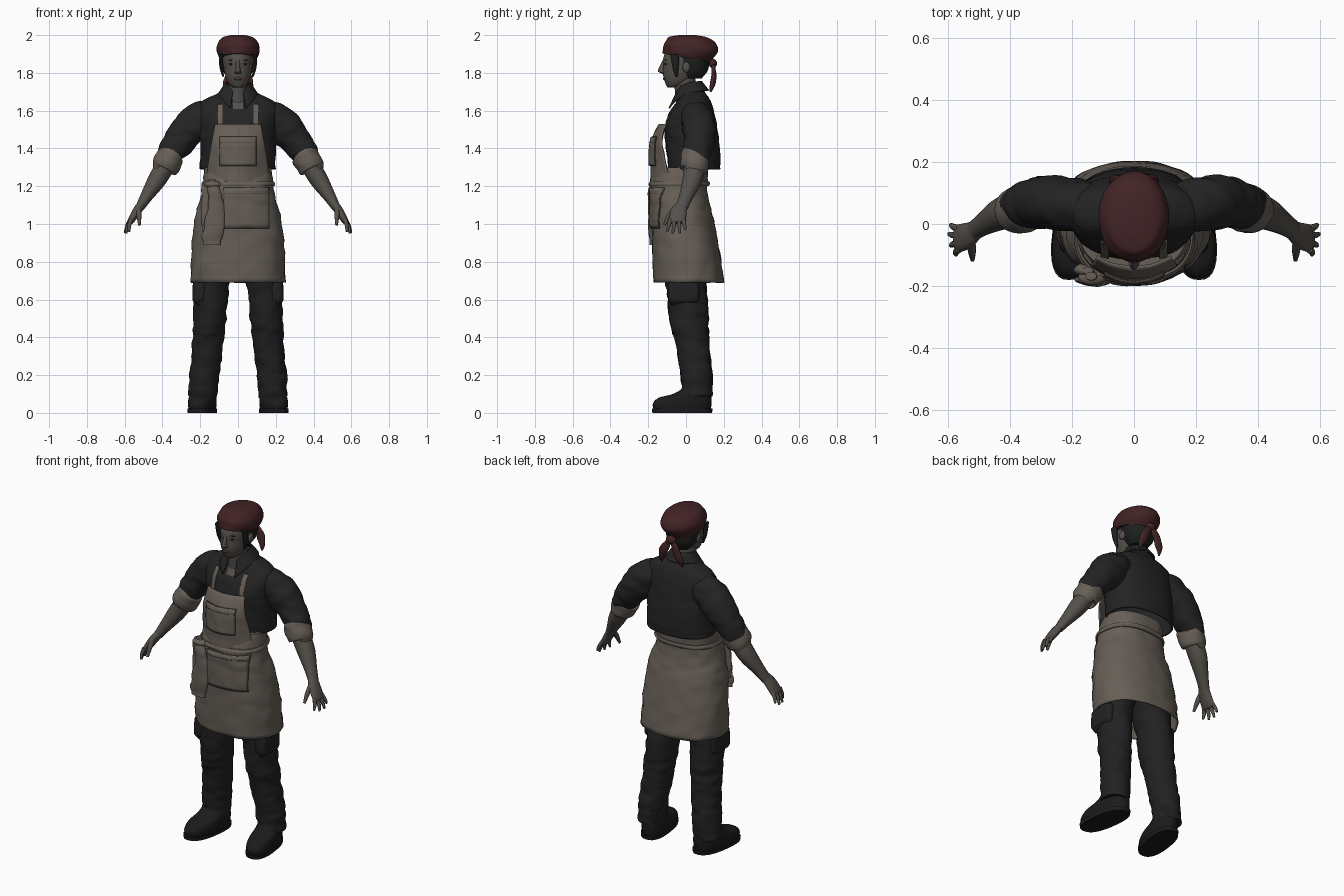
import bpy
import bmesh
import math
from mathutils import Vector, noise
from mathutils.bvhtree import BVHTree

cube = bpy.data.objects.get("Cube")
if cube:
    bpy.data.objects.remove(cube, do_unlink=True)

made = []


def material(name, r, g, b):
    mat = bpy.data.materials.new(name)
    mat.use_nodes = True
    mat.diffuse_color = (r, g, b, 1)
    shader = mat.node_tree.nodes["Principled BSDF"]
    shader.inputs["Base Color"].default_value = (r, g, b, 1)
    shader.inputs["Roughness"].default_value = .9
    return mat


canvas = material("canvas_taupe", .135, .114, .095)
seam = material("seam_brown", .06, .05, .042)
skin = material("skin", .09, .08, .069)
lip = material("lip", .07, .05, .045)
shirt_black = material("shirt_charcoal", .017, .017, .018)
trouser_black = material("trouser_charcoal", .015, .015, .016)
boot_black = material("boot_black", .011, .011, .012)
maroon = material("scarf_maroon", .055, .017, .019)
hair_black = material("hair_black", .012, .015, .013)


def finish(name, bm, mat, thick=0):
    bmesh.ops.recalc_face_normals(bm, faces=bm.faces)
    mesh = bpy.data.meshes.new(name)
    bm.to_mesh(mesh)
    bm.free()
    mesh.materials.append(mat)
    obj = bpy.data.objects.new(name, mesh)
    bpy.context.collection.objects.link(obj)
    if thick:
        solid = obj.modifiers.new("thickness", 'SOLIDIFY')
        solid.thickness = thick
    made.append(obj)
    return obj


def spline(rings, steps):
    """Smoothly interpolate the given rings."""
    out = []
    last = len(rings) - 1
    for i in range(last):
        four = [rings[min(max(i + k, 0), last)] for k in (-1, 0, 1, 2)]
        for k in range(steps):
            t = k / steps
            out.append([b + .5 * t * (c - a + t * (2 * a - 5 * b + 4 * c - d + t * (3 * (b - c) + d - a)))
                        for a, b, c, d in zip(*four)])
    return out + [list(rings[last])]


def loft(name, rings, mat, upright=True, n=32, steps=5, power=2, wrinkle=0,
         hollow=False, thick=0, tweak=None):
    """Skin rings of (x, y, z, half width, half depth)."""
    bm = bmesh.new()
    path = spline(rings, steps)
    points = [Vector(r[:3]) for r in path]
    loops = []
    for i, ring in enumerate(path):
        side, depth = Vector((1, 0, 0)), Vector((0, 1, 0))
        if not upright:
            along = points[min(i + 1, len(points) - 1)] - points[max(i - 1, 0)]
            side = along.cross(depth).normalized()
            depth = along.cross(side).normalized()
        loop = []
        for k in range(n):
            a = math.tau * k / n
            c, s = math.cos(a), math.sin(a)
            c = math.copysign(abs(c) ** (2 / power), c)
            s = math.copysign(abs(s) ** (2 / power), s)
            off = side * c * max(ring[3], .001) + depth * s * max(ring[4], .001)
            p = points[i] + off
            p = p + off * wrinkle * noise.noise(Vector((p.x * 12, p.y * 12, p.z * 25)))
            loop.append(bm.verts.new(tweak(p) if tweak else p))
        loops.append(loop)
    for low, high in zip(loops, loops[1:]):
        for k in range(n):
            j = (k + 1) % n
            bm.faces.new((low[k], low[j], high[j], high[k]))
    bm.faces.new(loops[-1])
    if not hollow:
        bm.faces.new(loops[0][::-1])
    return finish(name, bm, mat, thick)


def panel(name, shape, mat, nu=24, nv=12, thick=.006):
    """Cloth sheet from shape(u, v), u in -1..1 and v in 0..1."""
    bm = bmesh.new()
    grid = [[bm.verts.new(shape(2 * i / nu - 1, j / nv)) for i in range(nu + 1)] for j in range(nv + 1)]
    for a, b in zip(grid, grid[1:]):
        for i in range(nu):
            bm.faces.new((a[i], a[i + 1], b[i + 1], b[i]))
    return finish(name, bm, mat, thick)


def plate(name, target, x0, x1, z0, z1, mat, lift):
    """Thin patch laid on the front of a target part."""
    mesh = target.data
    tree = BVHTree.FromPolygons([v.co for v in mesh.vertices], [p.vertices[:] for p in mesh.polygons])

    def shape(u, v):
        x, z = x0 + (x1 - x0) * (u + 1) / 2, z0 + (z1 - z0) * v
        hit = tree.ray_cast(Vector((x, -1, z)), Vector((0, 1, 0)))[0]
        return Vector((x, (hit.y if hit else -.1) - lift, z))
    return panel(name, shape, mat, thick=.004)


def ball(name, place, size, mat):
    bm = bmesh.new()
    bmesh.ops.create_uvsphere(bm, u_segments=20, v_segments=12, radius=1)
    bmesh.ops.scale(bm, vec=size, verts=bm.verts)
    bmesh.ops.translate(bm, vec=place, verts=bm.verts)
    return finish(name, bm, mat)


def paint(obj, mat, rule):
    obj.data.materials.append(mat)
    for face in obj.data.polygons:
        if rule(face.center):
            face.material_index = len(obj.data.materials) - 1


# Head, neck and face
loft("neck", [(0, .01, 1.58, .06, .06), (0, .0, 1.68, .052, .056), (0, -.01, 1.78, .052, .058)], skin)
loft("head", [(0, -.07, 1.722, .02, .025), (0, -.053, 1.737, .045, .053), (0, -.036, 1.78, .066, .084),
              (0, -.02, 1.83, .076, .1), (0, -.01, 1.88, .08, .11), (0, 0, 1.95, .07, .09)], skin)
loft("nose", [(0, -.108, 1.792, .012, .01), (0, -.122, 1.802, .018, .018), (0, -.128, 1.815, .013, .02),
              (0, -.114, 1.87, .008, .008)], skin, n=16)
ball("mouth", (0, -.114, 1.769), (.024, .009, .007), lip)

# Shirt body, collar and skin at the open neck
shirt = loft("shirt_body", [(0, .045, 1.29, .2, .137), (0, .037, 1.4, .2, .143), (0, .027, 1.5, .203, .14),
                            (0, .03, 1.58, .21, .122), (0, .04, 1.64, .2, .095), (0, .04, 1.672, .15, .08),
                            (0, .035, 1.69, .11, .07), (0, .025, 1.73, .062, .058)],
             shirt_black, n=64, steps=7, power=2.3, wrinkle=.03, hollow=True, thick=.008)
paint(shirt, skin, lambda c: c.y < 0 and abs(c.x) < (c.z - 1.57) * .35)


def collar_shape(u, v):
    a = math.pi / 2 + u * (math.pi - .4)
    front = abs(u) ** 3
    r = .066 + .038 * v
    return Vector((math.cos(a) * r, .018 + math.sin(a) * r - front * v * .015,
                   1.757 - .04 * front - v * (.048 + .055 * front)))


panel("collar", collar_shape, shirt_black, nu=40, thick=.008)

# Apron skirt with bib, ties, pockets and straps
skirt = loft("apron_skirt", [(0, .015, .69, .25, .188), (0, 0, .85, .246, .178), (0, -.015, 1, .233, .166),
                             (0, -.03, 1.1, .208, .156), (0, -.036, 1.2, .187, .15), (0, -.015, 1.3, .178, .135)],
             canvas, n=64, power=2.3, wrinkle=.045, hollow=True, thick=.006)
loft("apron_tie", [(0, -.036, 1.2, .192, .156), (0, -.034, 1.212, .196, .16), (0, -.032, 1.226, .19, .154)],
     canvas, n=64, power=2.3, wrinkle=.03)


def bib_shape(u, v):
    z = 1.2 + .33 * v
    x = u * (.172 - .05 * v ** 1.3)
    y = -.188 + .045 * max(0, v - .6) ** 2 / .16 + (3.5 - v) * x * x
    return Vector((x, y + .004 * noise.noise(Vector((x * 20, 0, z * 20))), z))


bib = panel("apron_bib", bib_shape, canvas, nu=30, nv=20, thick=.008)
for name, target, x0, x1, z0, z1 in (("bib_pocket", bib, -.095, .095, 1.31, 1.46),
                                     ("skirt_pocket", skirt, -.075, .165, .98, 1.19)):
    plate(name + "_seam", target, x0 - .003, x1 + .003, z0 - .003, z1 + .003, seam, .005)
    plate(name, target, x0, x1, z0, z1, canvas, .009)
    plate(name + "_hem", target, x0, x1, z1 - .028, z1 - .025, seam, .012)

# Towel tucked into the tie
loft("towel_front", [(-.14, -.178, .89, .045, .014), (-.13, -.182, .96, .055, .016), (-.115, -.183, 1.08, .045, .018),
                     (-.125, -.178, 1.17, .032, .02), (-.14, -.168, 1.235, .02, .014)], canvas, wrinkle=.3)
loft("towel_back", [(-.165, -.15, .96, .025, .014), (-.168, -.15, 1.05, .028, .016), (-.158, -.15, 1.2, .035, .02),
                    (-.15, -.15, 1.23, .02, .012)], canvas, wrinkle=.3)
ball("towel_knot", (-.135, -.172, 1.21), (.045, .026, .02), canvas)

# Hair and head scarf
loft("hair", [(0, .035, 1.77, .05, .05), (0, .035, 1.81, .08, .078), (0, .03, 1.86, .09, .095),
              (0, .02, 1.93, .088, .1)], hair_black, wrinkle=.05)
loft("head_scarf", [(0, .002, 1.88, .1, .126), (0, .015, 1.91, .112, .14), (0, .024, 1.94, .113, .146),
                    (0, .024, 1.97, .1, .128), (0, .012, 1.99, .076, .098), (0, .005, 2, .035, .045)],
     maroon, n=48, wrinkle=.04, tweak=lambda p: p - Vector((0, 0, p.y * 1.5 * (2 - p.z))))
ball("scarf_knot", (0, .142, 1.85), (.032, .022, .024), maroon)

# Paired parts
for s, word in ((1, "left_"), (-1, "right_")):
    def flip(rings):
        return [(s * r[0], *r[1:]) for r in rings]

    def limb(name, rings, mat, **more):
        return loft(word + name, flip(rings), mat, upright=False, **more)

    # Face details and scarf tails
    ball(word + "eye", (s * .033, -.107, 1.847), (.015, .006, .005), hair_black)
    ball(word + "eyebrow", (s * .034, -.108, 1.869), (.02, .006, .003), hair_black)
    ball(word + "ear", (s * .085, .002, 1.83), (.012, .02, .028), skin)
    limb("hair_lock", [(.078, -.05, 1.78, .004, .006), (.088, -.055, 1.83, .01, .016),
                       (.09, -.06, 1.9, .012, .025)], hair_black, n=12)
    limb("scarf_tail", [(.008, .142, 1.85, .014, .01), (.04, .148, 1.79, .024, .012),
                        (.062, .14, 1.74, .02, .014), (.068, .13, 1.7, .004, .005)], maroon, n=16, wrinkle=.3)

    # Apron strap
    edges = sorted((s * .082, s * .108))
    plate(word + "apron_strap", shirt, *edges, 1.5, 1.635, canvas, .008)

    # Sleeve, rolled cuff and forearm
    limb("sleeve", [(.12, .045, 1.585, .07, .075), (.2, .06, 1.55, .094, .086), (.28, .07, 1.475, .09, .085),
                    (.345, .062, 1.39, .074, .076), (.375, .055, 1.335, .066, .07)],
         shirt_black, steps=8, wrinkle=.12)
    limb("cuff", [(.34, .055, 1.378, .06, .065), (.35, .052, 1.365, .073, .077), (.372, .048, 1.327, .075, .077),
                  (.392, .044, 1.293, .068, .07), (.394, .043, 1.288, .05, .055)], canvas, wrinkle=.08)
    limb("forearm", [(.365, .05, 1.34, .05, .055), (.425, .035, 1.24, .049, .053), (.485, .0, 1.145, .033, .037),
                     (.518, -.022, 1.09, .024, .033)], skin)

    # Palm, fingers and thumb
    limb("palm", [(.51, -.018, 1.105, .023, .031), (.537, -.037, 1.065, .023, .042),
                  (.568, -.047, 1.015, .017, .045), (.574, -.048, 1.005, .01, .04)], skin)
    for k, tip in enumerate(((.592, -.002, .97), (.598, -.032, .952), (.592, -.07, .95), (.575, -.1, .96))):
        base = Vector((.566, -.016 - .022 * k, 1.025))
        middle = base.lerp(Vector(tip), .55) + Vector((.005, 0, 0))
        limb("finger_" + "abcd"[k], [(*base, .012, .012), (*middle, .01, .01), (*tip, .006, .006)], skin, n=10)
    limb("thumb", [(.526, -.055, 1.085, .014, .016), (.524, -.088, 1.045, .013, .014),
                   (.522, -.115, .995, .007, .008)], skin, n=12)

    # Trouser leg and cargo pocket
    limb("trouser_leg", [(.187, .06, .085, .075, .078), (.178, .055, .2, .08, .084), (.166, .042, .3, .08, .086),
                         (.158, .03, .4, .083, .092), (.15, .015, .5, .086, .102), (.138, 0, .7, .096, .106),
                         (.112, -.005, .85, .105, .115), (.1, -.01, 1, .1, .11)],
         trouser_black, n=40, steps=9, wrinkle=.1)
    limb("cargo_pocket", [(.205, -.012, .595, .03, .075), (.205, -.012, .605, .037, .082),
                          (.202, -.012, .685, .037, .082), (.202, -.012, .695, .03, .075)],
         trouser_black, power=4, steps=3)

    # Boot with sole, toe turned outward
    def turn(p):
        return Vector((p.x - s * .13 * (p.y - .05), p.y, p.z))

    loft(word + "boot", flip([(.18, -.02, .02, .068, .152), (.18, -.02, .05, .072, .155), (.18, -.005, .08, .07, .14),
                              (.18, .03, .1, .068, .1), (.18, .055, .13, .066, .078), (.18, .06, .18, .066, .074)]),
         boot_black, power=2.4, tweak=turn)
    loft(word + "sole", flip([(.18, -.02, 0, .072, .158), (.18, -.02, .022, .074, .161)]),
         boot_black, power=2.5, steps=1, tweak=turn)

# Smooth shading with sharp edges kept
bpy.ops.object.select_all(action='DESELECT')
for obj in made:
    obj.select_set(True)
bpy.context.view_layer.objects.active = made[0]
bpy.ops.object.shade_smooth_by_angle(angle=math.radians(40))
